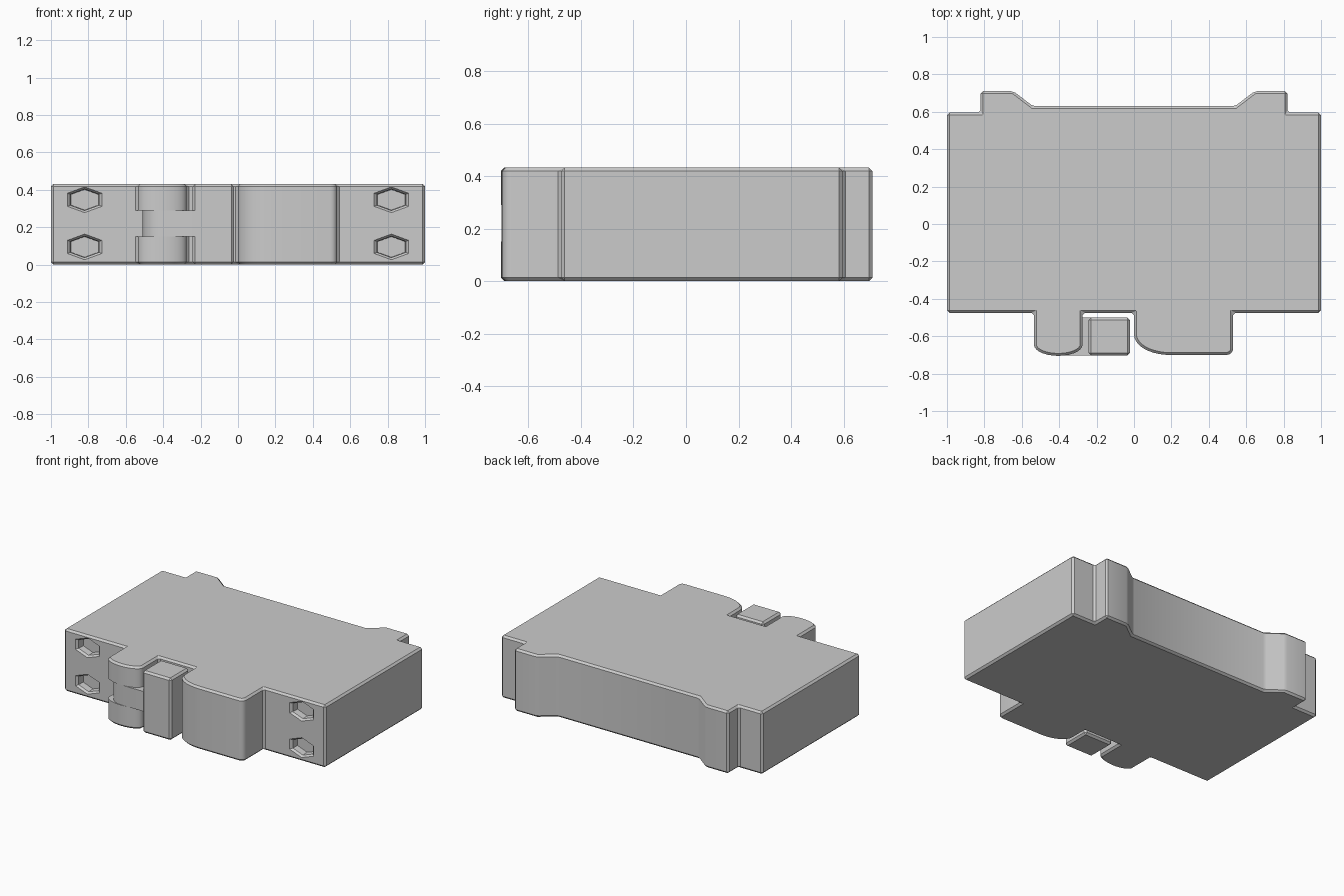
import bpy, bmesh, math

if "Cube" in bpy.data.objects:
    bpy.data.objects.remove(bpy.data.objects["Cube"])

H = 0.432          # overall height
FRONT = -0.475     # front wall of the case

grey = bpy.data.materials.new("plain grey")
grey.diffuse_color = (0.6, 0.6, 0.6, 1)
grey.use_nodes = True
grey.node_tree.nodes["Principled BSDF"].inputs["Base Color"].default_value = grey.diffuse_color


def loft(name, rings):
    """Closed solid through rings of equal point count."""
    bm = bmesh.new()
    loops = [[bm.verts.new(p) for p in ring] for ring in rings]
    n = len(loops[0])
    bm.faces.new(loops[0])
    bm.faces.new(loops[-1])
    for a, b in zip(loops, loops[1:]):
        for i in range(n):
            j = (i + 1) % n
            bm.faces.new((a[i], a[j], b[j], b[i]))
    bmesh.ops.recalc_face_normals(bm, faces=bm.faces)
    mesh = bpy.data.meshes.new(name)
    bm.to_mesh(mesh)
    bm.free()
    mesh.materials.append(grey)
    ob = bpy.data.objects.new(name, mesh)
    bpy.context.collection.objects.link(ob)
    return ob


def extrude(name, outline, z0, z1):
    return loft(name, [[(x, y, z) for x, y in outline] for z in (z0, z1)])


def box(name, x0, x1, y0, y1, z0, z1):
    return extrude(name, [(x0, y0), (x1, y0), (x1, y1), (x0, y1)], z0, z1)


def arc(cx, cy, rx, ry, a0, a1, steps=8):
    angles = [math.radians(a0 + (a1 - a0) * i / steps) for i in range(steps + 1)]
    return [(cx + rx * math.cos(a), cy + ry * math.sin(a)) for a in angles]


def apply_modifier(ob, kind, **settings):
    mod = ob.modifiers.new(kind.title(), kind)
    for key, value in settings.items():
        setattr(mod, key, value)
    bpy.context.view_layer.objects.active = ob
    bpy.ops.object.modifier_apply(modifier=mod.name)


def chamfer(ob, width):
    apply_modifier(ob, 'BEVEL', width=width, segments=1,
                   limit_method='ANGLE', angle_limit=math.radians(33))


def cut(ob, cutter):
    cutter.hide_render = True
    apply_modifier(ob, 'BOOLEAN', operation='DIFFERENCE', solver='EXACT', object=cutter)
    bpy.data.objects.remove(cutter)


def smooth(ob):
    bpy.ops.object.select_all(action='DESELECT')
    ob.select_set(True)
    bpy.context.view_layer.objects.active = ob
    bpy.ops.object.shade_smooth_by_angle(angle=math.radians(25))


# Case: one outline with front knuckle, front boss and two rear ears
rear_right = [(1, FRONT), (1, 0.595), (0.82, 0.595), (0.82, 0.71), (0.645, 0.71), (0.54, 0.63)]
rear_left = [(-x, y) for x, y in reversed(rear_right)]
knuckle = ([(-0.535, FRONT)] + arc(-0.405, -0.645, 0.13, 0.06, 180, 360, 14)
           + [(-0.275, FRONT)])
boss = ([(0, FRONT)] + arc(0.19, -0.59, 0.19, 0.11, 180, 270, 10)
        + arc(0.495, -0.665, 0.035, 0.035, 270, 360, 4) + [(0.53, FRONT)])
case = extrude("case", rear_right + rear_left + knuckle + boss, 0, H)
chamfer(case, 0.013)

# Slot in the knuckle that holds the latch arm
cut(case, box("slot_cutter", -0.56, -0.255, -0.75, FRONT - 0.001, 0.15, 0.29))

# Hexagonal sockets with a chamfered rim
for side in (-1, 1):
    for z in (0.095, 0.347):
        rings = []
        for y, s in ((FRONT - 0.02, 1.36), (FRONT, 1.25), (FRONT + 0.014, 1.04), (FRONT + 0.06, 1.0)):
            hexagon = [(0, 0.055), (0.074, 0.028), (0.074, -0.028),
                       (0, -0.055), (-0.074, -0.028), (-0.074, 0.028)]
            rings.append([(side * 0.82 + s * u, y, z + s * v) for u, v in hexagon])
        cut(case, loft("socket_cutter", rings))
smooth(case)

# Latch: arm pivoting in the slot and an upright tab
arm_outline = [(-0.23, -0.5)] + arc(-0.405, -0.603, 0.105, 0.1, 90, 270, 12) + [(-0.23, -0.703)]
arm = extrude("latch_arm", arm_outline, 0.151, 0.289)
smooth(arm)
tab = box("latch_tab", -0.242, -0.022, -0.703, -0.5, 0.002, H - 0.001)
chamfer(tab, 0.013)
smooth(tab)
